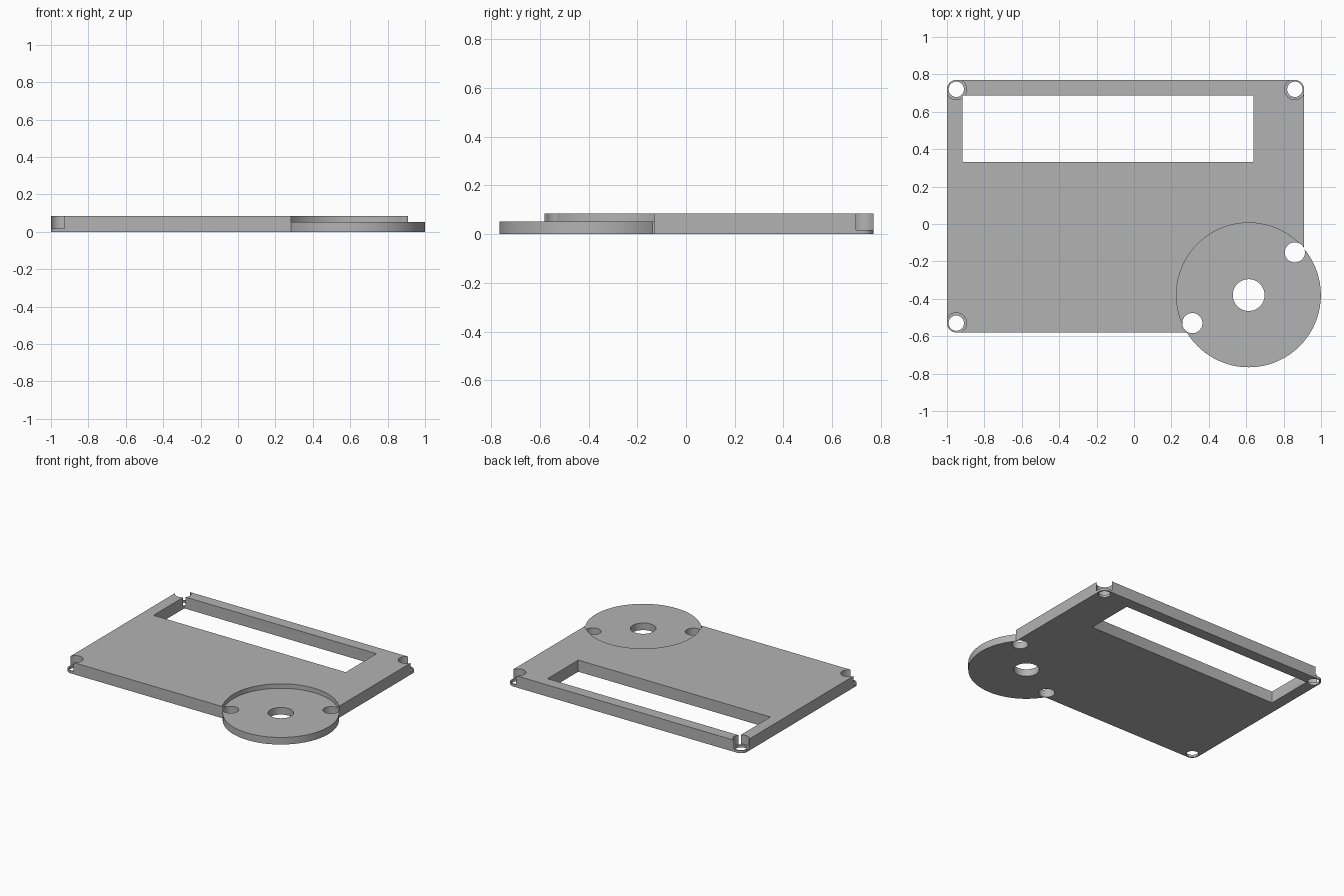
import bpy
import bmesh
from math import cos, sin, pi

cube = bpy.data.objects.get("Cube")
if cube:
    bpy.data.objects.remove(cube, do_unlink=True)

# One plain grey for the whole part
grey = bpy.data.materials.new("plain grey")
grey.use_nodes = True
colour = (0.45, 0.45, 0.45, 1)
grey.diffuse_color = colour
grey.node_tree.nodes["Principled BSDF"].inputs["Base Color"].default_value = colour

HEIGHT = 0.085
DISC_TOP = 0.052
LIP = 0.018


def prism(name, outline, z0, z1):
    """Extrude a closed xy outline from z0 to z1."""
    bm = bmesh.new()
    base = bm.faces.new([bm.verts.new((x, y, z0)) for x, y in outline])
    top = bmesh.ops.extrude_face_region(bm, geom=[base])["geom"]
    verts = [v for v in top if isinstance(v, bmesh.types.BMVert)]
    bmesh.ops.translate(bm, verts=verts, vec=(0, 0, z1 - z0))
    bmesh.ops.recalc_face_normals(bm, faces=bm.faces)
    mesh = bpy.data.meshes.new(name)
    bm.to_mesh(mesh)
    bm.free()
    mesh.materials.append(grey)
    obj = bpy.data.objects.new(name, mesh)
    bpy.context.collection.objects.link(obj)
    return obj


def arc(x, y, r, start, end, steps):
    return [(x + r * cos(start + (end - start) * i / steps),
             y + r * sin(start + (end - start) * i / steps)) for i in range(steps + 1)]


def cylinder(name, centre, r, z0, z1, sides=48):
    return prism(name, arc(*centre, r, 0, 2 * pi, sides)[:-1], z0, z1)


def rounded_box(name, x0, x1, y0, y1, r, z0, z1, steps):
    corners = [(x1 - r, y1 - r), (x0 + r, y1 - r), (x0 + r, y0 + r), (x1 - r, y0 + r)]
    outline = []
    for i, (x, y) in enumerate(corners):
        outline += arc(x, y, r, i * pi / 2, (i + 1) * pi / 2, steps)
    return prism(name, outline, z0, z1)


def combine(target, tool, operation):
    """Apply a boolean and discard the tool."""
    tool.hide_render = True
    bpy.context.view_layer.objects.active = target
    mod = target.modifiers.new("cut", "BOOLEAN")
    mod.object = tool
    mod.operation = operation
    mod.solver = "EXACT"
    bpy.ops.object.modifier_apply(modifier=mod.name)
    bpy.data.objects.remove(tool, do_unlink=True)


# Main plate with rounded corners and a long display window
plate = rounded_box("cover_plate", -1, 0.91, -0.58, 0.77, 0.05, 0, HEIGHT, 12)
combine(plate, rounded_box("window", -0.917, 0.64, 0.332, 0.688, 0.005, -0.1, 0.2, 3), "DIFFERENCE")

# Round recess with a disc that overhangs the front corner
hub = (0.613, -0.38)
combine(plate, cylinder("recess", hub, 0.386, DISC_TOP, 0.2, 128), "DIFFERENCE")
combine(plate, cylinder("disc", hub, 0.386, 0, DISC_TOP, 128), "UNION")
combine(plate, cylinder("hub_hole", hub, 0.085, -0.1, 0.2), "DIFFERENCE")

# Corner screw holes, counterbored down to a thin lip
for spot in [(-0.95, 0.72), (0.86, 0.72), (-0.95, -0.53)]:
    combine(plate, cylinder("screw_hole", spot, 0.041, -0.1, 0.2), "DIFFERENCE")
    combine(plate, cylinder("counterbore", spot, 0.055, LIP, 0.2), "DIFFERENCE")

# Two through holes at the rim of the disc
for spot in [(0.86, -0.152), (0.312, -0.53)]:
    combine(plate, cylinder("rim_hole", spot, 0.054, -0.1, 0.2), "DIFFERENCE")

bpy.ops.object.select_all(action="DESELECT")
plate.select_set(True)
bpy.context.view_layer.objects.active = plate
bpy.ops.object.shade_smooth_by_angle(angle=pi / 6)
